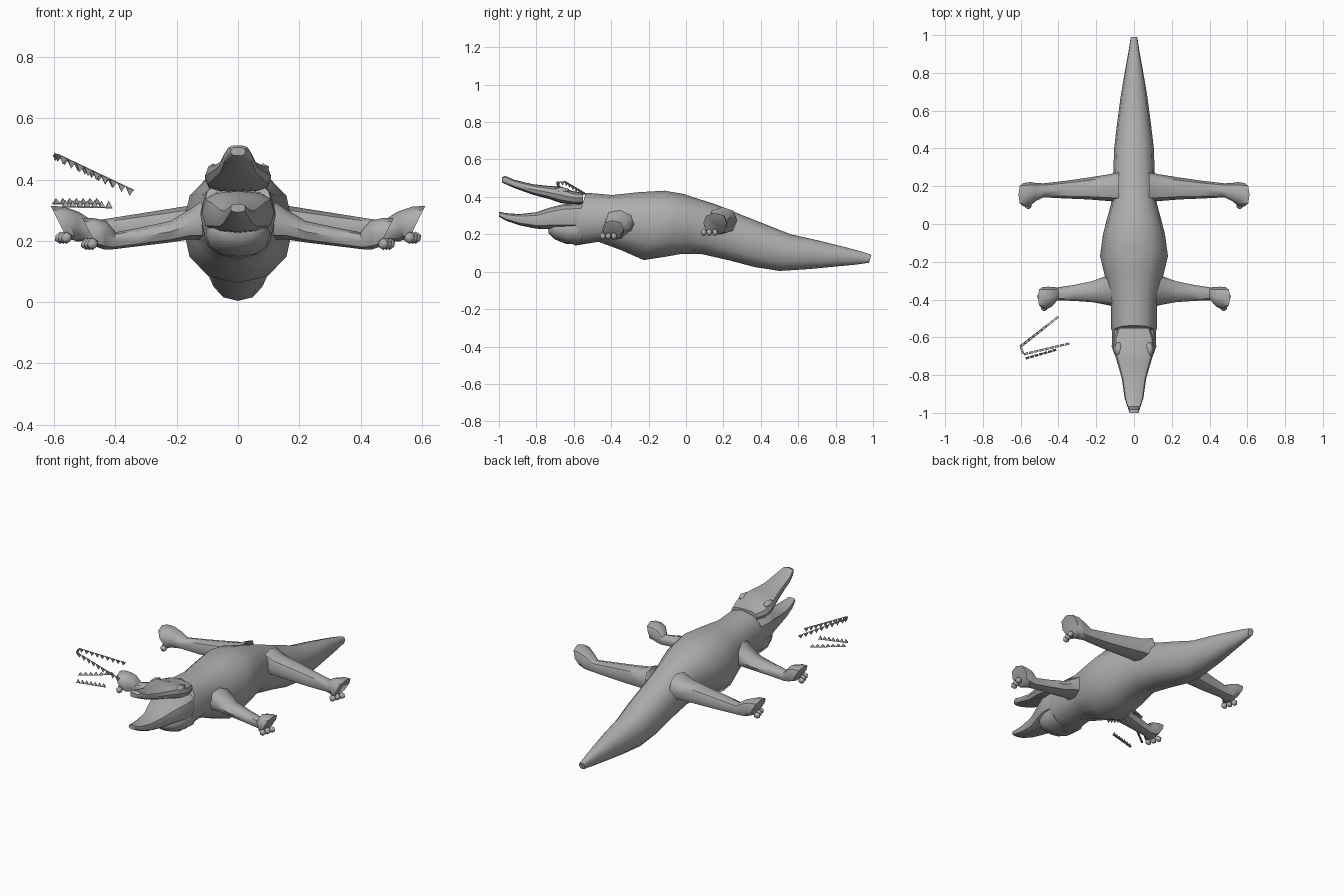
import bpy, bmesh, math
from mathutils import Vector

skin = bpy.data.materials.new("grey_skin")
skin.diffuse_color = (0.42, 0.42, 0.42, 1)


def finish(name, bm, smooth=True, angle=50):
    bmesh.ops.recalc_face_normals(bm, faces=bm.faces)
    me = bpy.data.meshes.new(name)
    bm.to_mesh(me)
    bm.free()
    me.materials.append(skin)
    ob = bpy.data.objects.new(name, me)
    bpy.context.collection.objects.link(ob)
    if smooth:
        bpy.ops.object.select_all(action='DESELECT')
        ob.select_set(True)
        bpy.context.view_layer.objects.active = ob
        bpy.ops.object.shade_smooth_by_angle(angle=math.radians(angle))
    return ob


def unit_ring(n, power):
    # rounded-box outline, power 1 is an ellipse and lower is boxier
    pts = []
    for i in range(n):
        a = 2 * math.pi * i / n
        c, s = math.cos(a), math.sin(a)
        pts.append((math.copysign(abs(c) ** power, c), math.copysign(abs(s) ** power, s)))
    return pts


def skin_rings(bm, rings, cap_start=True, cap_end=True):
    vs = [[bm.verts.new(p) for p in r] for r in rings]
    for a, b in zip(vs, vs[1:]):
        n = len(a)
        for i in range(n):
            bm.faces.new((a[i], a[(i + 1) % n], b[(i + 1) % n], b[i]))
    if cap_start:
        bm.faces.new(vs[0])
    if cap_end:
        bm.faces.new(vs[-1])


def trunk(name, sections, n=12, power=0.9, angle=50, lean=0.0):
    # sections along y: (y, half width, bottom, top); lean shifts y with height
    bm = bmesh.new()
    rings = []
    for y, w, lo, hi in sections:
        mid, h = (lo + hi) / 2, (hi - lo) / 2
        rings.append([(w * c, y + lean * h * s, mid + h * s) for c, s in unit_ring(n, power)])
    skin_rings(bm, rings)
    return finish(name, bm, angle=angle)


def limb(name, side, sections, n=8):
    # sections along x: (x, y centre, y radius, bottom, top, tilt)
    bm = bmesh.new()
    rings = []
    for x, y, r, lo, hi, tilt in sections:
        mid, h = (lo + hi) / 2, (hi - lo) / 2
        rings.append([(side * (x + tilt * h * s), y + r * c, mid + h * s)
                      for c, s in unit_ring(n, 0.85)])
    skin_rings(bm, rings, cap_start=False)
    return finish(name, bm)


# body and tail in one tapering trunk
trunk("body_and_tail", [
    (-0.575, 0.115, 0.16, 0.42), (-0.55, 0.122, 0.14, 0.42), (-0.43, 0.122, 0.16, 0.41),
    (-0.30, 0.148, 0.115, 0.425), (-0.17, 0.18, 0.062, 0.433), (-0.06, 0.165, 0.08, 0.415),
    (0.02, 0.145, 0.095, 0.39), (0.12, 0.118, 0.095, 0.36), (0.27, 0.11, 0.06, 0.30),
    (0.40, 0.105, 0.025, 0.25), (0.53, 0.09, 0.004, 0.20), (0.68, 0.07, 0.014, 0.168),
    (0.82, 0.046, 0.028, 0.135), (0.92, 0.028, 0.038, 0.11), (0.985, 0.018, 0.048, 0.09)],
    lean=0.6 * 0.5)

# jaws and throat
trunk("upper_jaw", [
    (-0.985, 0.024, 0.478, 0.505), (-0.965, 0.036, 0.468, 0.512), (-0.92, 0.050, 0.448, 0.492),
    (-0.82, 0.064, 0.412, 0.468), (-0.73, 0.090, 0.388, 0.458), (-0.67, 0.108, 0.367, 0.456),
    (-0.61, 0.106, 0.360, 0.432), (-0.55, 0.085, 0.362, 0.422)], power=0.7, angle=40)
trunk("lower_jaw", [
    (-1.0, 0.024, 0.294, 0.320), (-0.96, 0.036, 0.272, 0.313), (-0.89, 0.050, 0.248, 0.308),
    (-0.80, 0.066, 0.230, 0.318), (-0.72, 0.092, 0.226, 0.345), (-0.65, 0.118, 0.222, 0.362),
    (-0.56, 0.115, 0.22, 0.366)], power=0.7, angle=40)
trunk("throat", [
    (-0.735, 0.045, 0.205, 0.25), (-0.70, 0.085, 0.172, 0.28), (-0.64, 0.105, 0.148, 0.30),
    (-0.56, 0.11, 0.145, 0.30)])

# brow ridges, legs and feet on both sides
for side, tag in ((1, "right"), (-1, "left")):
    bm = bmesh.new()
    bmesh.ops.create_icosphere(bm, subdivisions=1, radius=1)
    for v in bm.verts:
        v.co = Vector((side * 0.082 + v.co.x * 0.022, -0.665 + v.co.y * 0.045,
                       0.433 + v.co.z * 0.02))
    finish("brow_" + tag, bm)

    limb("front_leg_" + tag, side, [
        (0.10, -0.35, 0.088, 0.20, 0.345, 0), (0.155, -0.352, 0.074, 0.205, 0.305, 0),
        (0.22, -0.358, 0.056, 0.195, 0.265, 0), (0.32, -0.365, 0.042, 0.183, 0.243, 0),
        (0.405, -0.37, 0.034, 0.172, 0.228, -0.2), (0.435, -0.385, 0.052, 0.172, 0.265, -0.1),
        (0.455, -0.39, 0.058, 0.172, 0.275, 0.35), (0.485, -0.39, 0.056, 0.180, 0.275, 0.5)])
    limb("hind_leg_" + tag, side, [
        (0.08, 0.195, 0.078, 0.20, 0.345, 0), (0.14, 0.192, 0.070, 0.205, 0.318, 0),
        (0.24, 0.188, 0.058, 0.20, 0.302, 0), (0.36, 0.182, 0.047, 0.198, 0.283, 0),
        (0.48, 0.178, 0.037, 0.200, 0.265, -0.2), (0.525, 0.168, 0.050, 0.198, 0.295, -0.1),
        (0.55, 0.158, 0.064, 0.200, 0.312, 0.35), (0.585, 0.155, 0.062, 0.208, 0.314, 0.5)])

    # small toes under each foot
    for foot, x, y0, z in (("front", 0.475, -0.40, 0.19), ("hind", 0.56, 0.14, 0.21)):
        bm = bmesh.new()
        for i in range(3):
            made = bmesh.ops.create_icosphere(bm, subdivisions=1, radius=1)["verts"]
            for v in made:
                v.co = Vector((side * (x + 0.01 * i) + v.co.x * 0.02,
                               y0 - 0.045 + 0.03 * i + v.co.y * 0.017,
                               z + v.co.z * 0.02))
        finish(foot + "_toes_" + tag, bm)


def teeth(name, start, end, count, drop):
    # row of pointed pyramids on a thin gum strip, set apart beside the head
    a, b = Vector(start), Vector(end)
    along = (b - a) / count
    d = along.normalized()
    out = d.cross(Vector((0, 0, 1))).normalized() * 0.006
    bm = bmesh.new()
    for i in range(count):
        c = a + along * (i + 0.5)
        half = along * 0.42
        base = [bm.verts.new(p) for p in (c - half - out, c + half - out, c + half + out, c - half + out)]
        tip = bm.verts.new(c + Vector((0, 0, drop)))
        bm.faces.new(base)
        for k in range(4):
            bm.faces.new((base[k], base[(k + 1) % 4], tip))
    strip = Vector((0, 0, -math.copysign(0.003, drop)))
    bm.faces.new([bm.verts.new(p) for p in (a, b, b + strip, a + strip)])
    finish(name, bm, smooth=False)


teeth("upper_teeth_near", (-0.585, -0.69, 0.48), (-0.34, -0.632, 0.364), 9, -0.024)
teeth("upper_teeth_far", (-0.60, -0.65, 0.485), (-0.40, -0.49, 0.39), 9, -0.022)
teeth("lower_teeth_near", (-0.575, -0.712, 0.312), (-0.41, -0.665, 0.309), 7, 0.022)
teeth("lower_teeth_far", (-0.605, -0.65, 0.322), (-0.45, -0.53, 0.322), 7, 0.018)
teeth("front_teeth", (-0.60, -0.65, 0.48), (-0.585, -0.69, 0.48), 2, -0.02)
